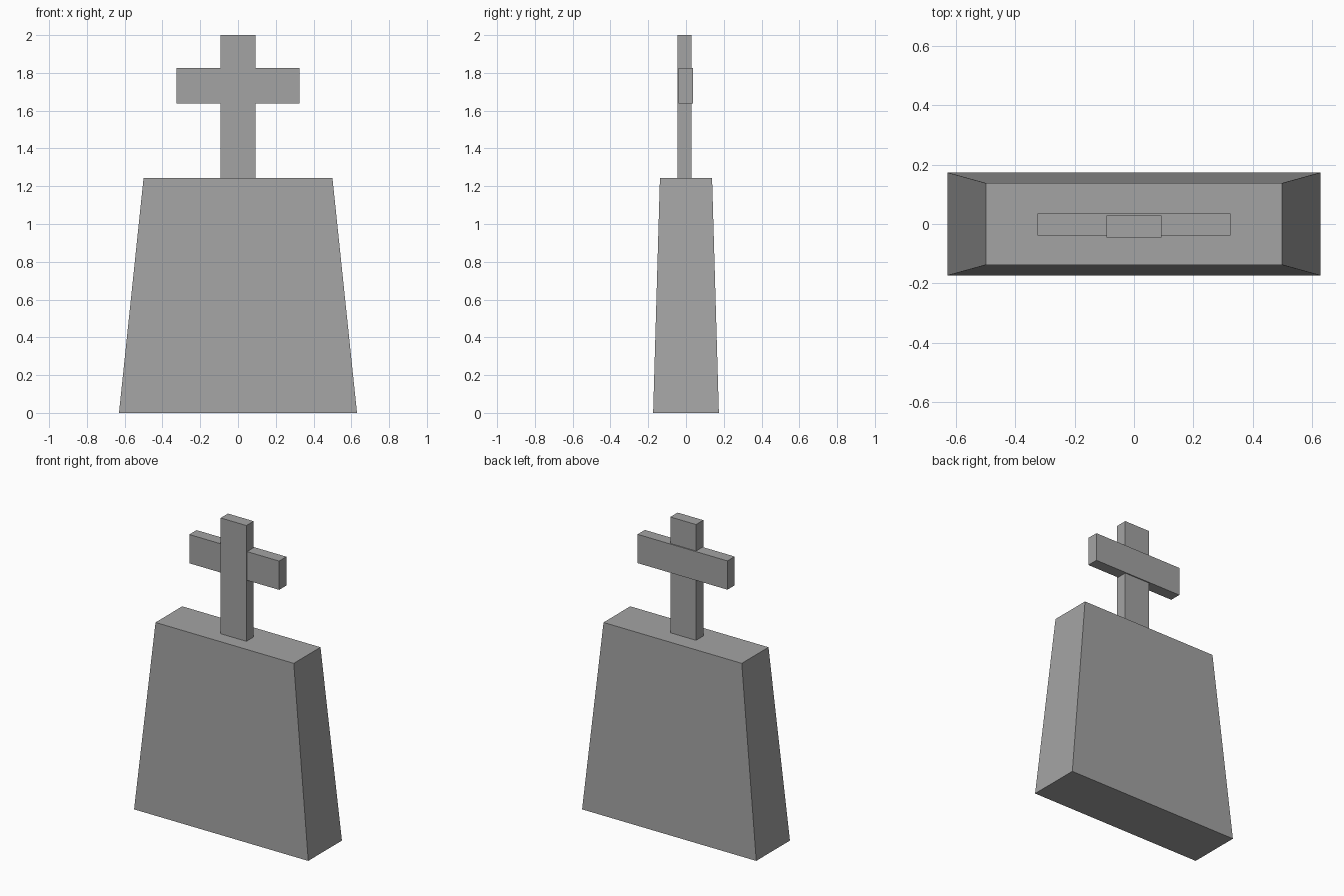
import bpy, bmesh

if "Cube" in bpy.data.objects:
    bpy.data.objects.remove(bpy.data.objects["Cube"])


def block(name, x, y0, y1, z0, z1, taper=(1, 1)):
    """Box symmetric in x, optionally narrowed in x and y at the top."""
    bm = bmesh.new()
    bmesh.ops.create_cube(bm, size=1)
    for v in bm.verts:
        top = v.co.z > 0
        sx, sy = taper if top else (1, 1)
        v.co = (v.co.x * 2 * x * sx,
                (y1 if v.co.y > 0 else y0) * sy,
                z1 if top else z0)
    mesh = bpy.data.meshes.new(name)
    bm.to_mesh(mesh)
    bm.free()
    mesh.materials.append(stone)
    obj = bpy.data.objects.new(name, mesh)
    bpy.context.collection.objects.link(obj)
    return obj


# Dark grey stone
stone = bpy.data.materials.new("stone")
stone.diffuse_color = (0.37, 0.37, 0.37, 1)
stone.use_nodes = True
stone.node_tree.nodes["Principled BSDF"].inputs["Base Color"].default_value = stone.diffuse_color

# Tapered stone slab
block("headstone", 0.63, -0.174, 0.174, 0, 1.243, (0.5 / 0.63, 0.138 / 0.174))

# Cross on top: upright sits slightly forward of the arm
block("cross_upright", 0.093, -0.046, 0.029, 1.243, 2.0)
block("cross_arm", 0.325, -0.039, 0.036, 1.639, 1.827)
